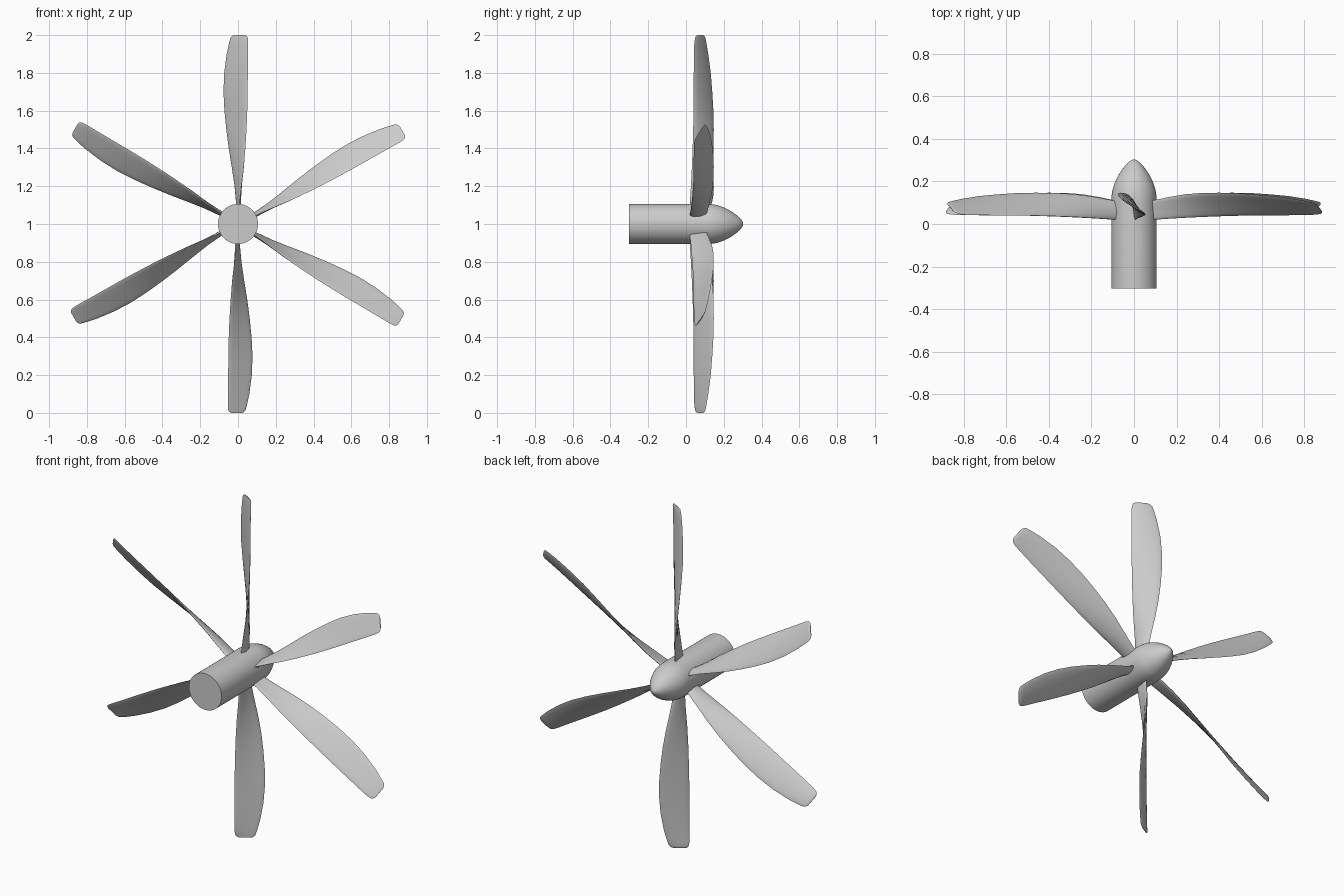
import bpy, bmesh, math
from mathutils import Vector, Matrix

if "Cube" in bpy.data.objects:
    bpy.data.objects.remove(bpy.data.objects["Cube"])

CENTRE = Vector((0, 0, 1))


def loft(name, rings, angle=35):
    """Skin a list of closed rings, capping both ends."""
    bm = bmesh.new()
    loops = [[bm.verts.new(p) for p in ring] for ring in rings]
    n = len(loops[0])
    for a, b in zip(loops, loops[1:]):
        for i in range(n):
            j = (i + 1) % n
            bm.faces.new((a[i], a[j], b[j], b[i]))
    bm.faces.new(loops[0][::-1])
    bm.faces.new(loops[-1])
    bmesh.ops.recalc_face_normals(bm, faces=bm.faces)
    me = bpy.data.meshes.new(name)
    bm.to_mesh(me)
    bm.free()
    ob = bpy.data.objects.new(name, me)
    bpy.context.collection.objects.link(ob)
    bpy.ops.object.select_all(action='DESELECT')
    ob.select_set(True)
    bpy.context.view_layer.objects.active = ob
    bpy.ops.object.shade_smooth_by_angle(angle=math.radians(angle))
    return ob


# Hub: straight shaft with a rounded pointed nose, (y, radius)
hub_profile = [(-0.303, 0.106), (0.10, 0.106), (0.135, 0.105), (0.165, 0.100),
               (0.195, 0.090), (0.225, 0.076), (0.25, 0.060), (0.272, 0.044),
               (0.289, 0.028), (0.299, 0.014), (0.303, 0.003)]
SEG = 48
loft("hub", [[CENTRE + Vector((r * math.cos(2 * math.pi * i / SEG), y,
                               r * math.sin(2 * math.pi * i / SEG)))
              for i in range(SEG)] for y, r in hub_profile])

# Blade stations: radius, trailing edge x y, leading edge x y, thickness
stations = [
    (0.07, 0.006, 0.018, -0.006, 0.105, 0.020),
    (0.12, 0.008, 0.021, -0.009, 0.113, 0.019),
    (0.20, 0.017, 0.026, -0.017, 0.127, 0.018),
    (0.30, 0.030, 0.031, -0.033, 0.140, 0.017),
    (0.40, 0.039, 0.035, -0.049, 0.146, 0.016),
    (0.50, 0.045, 0.038, -0.062, 0.147, 0.015),
    (0.60, 0.049, 0.040, -0.072, 0.145, 0.014),
    (0.70, 0.051, 0.041, -0.077, 0.139, 0.013),
    (0.80, 0.052, 0.041, -0.073, 0.131, 0.012),
    (0.90, 0.053, 0.042, -0.060, 0.118, 0.011),
    (0.96, 0.054, 0.044, -0.047, 0.108, 0.010),
    (0.985, 0.052, 0.048, -0.040, 0.103, 0.009),
    (0.995, 0.046, 0.053, -0.032, 0.098, 0.007),
    (1.00, 0.036, 0.058, -0.021, 0.092, 0.004),
]


def section(r, tx, ty, lx, ly, thick, half=8):
    """Thin cambered aerofoil between the trailing and leading edges."""
    t, l = Vector((tx, ty, r)), Vector((lx, ly, r))
    d = (l - t).normalized()
    nrm = Vector((d.y, -d.x, 0))
    pts = []
    for k in range(2 * half):
        a = math.pi * k / half
        u = 0.5 - 0.5 * math.cos(a)
        camber = 0.3 * thick * 4 * u * (1 - u)
        pts.append(t.lerp(l, u) + nrm * (0.5 * thick * math.sin(a) + camber))
    return pts


# Six identical blades around the shaft
for b in range(6):
    turn = Matrix.Rotation(b * math.pi / 3, 3, 'Y')
    loft(f"blade_{b + 1}",
         [[CENTRE + turn @ p for p in section(*s)] for s in stations], 50)
